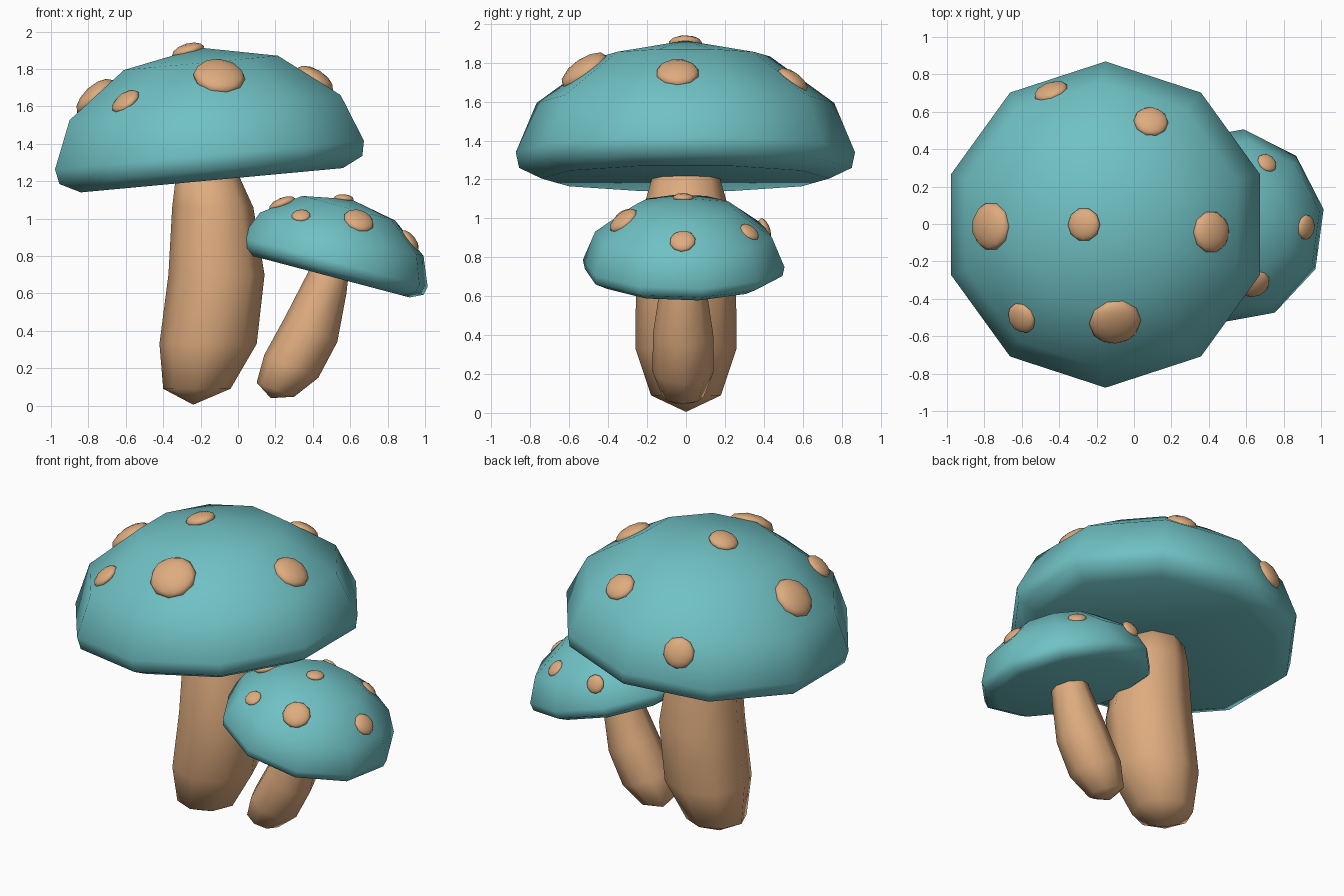
import bpy, bmesh, math
from mathutils import Vector, Matrix
from mathutils.bvhtree import BVHTree

if "Cube" in bpy.data.objects:
    bpy.data.objects.remove(bpy.data.objects["Cube"])


def material(name, rgb):
    m = bpy.data.materials.new(name)
    m.diffuse_color = (*rgb, 1)
    m.use_nodes = True
    m.node_tree.nodes["Principled BSDF"].inputs["Base Color"].default_value = m.diffuse_color
    return m


TEAL = material("teal", (0.16, 0.53, 0.55))
TAN = material("tan", (0.73, 0.41, 0.21))


def finish(bm, name, mat, matrix=Matrix()):
    bmesh.ops.recalc_face_normals(bm, faces=bm.faces)
    me = bpy.data.meshes.new(name)
    for f in bm.faces:
        f.smooth = True
    bm.to_mesh(me)
    bm.free()
    me.materials.append(mat)
    ob = bpy.data.objects.new(name, me)
    ob.matrix_world = matrix
    bpy.context.collection.objects.link(ob)
    return ob


def loft(rings, sides, phase=0.0):
    """rings: (x, y, z, radius, tilt about y); radius 0 makes a pole."""
    bm = bmesh.new()
    rows = []
    for x, y, z, r, tilt in rings:
        c, rot = Vector((x, y, z)), Matrix.Rotation(tilt, 3, 'Y')
        k = sides if r else 1
        rows.append([bm.verts.new(c + rot @ Vector((
            r * math.cos(phase + math.tau * i / sides),
            r * math.sin(phase + math.tau * i / sides), 0))) for i in range(k)])
    for a, b in zip(rows, rows[1:]):
        for i in range(sides):
            j = (i + 1) % sides
            quad = [a[i % len(a)], a[j % len(a)], b[j % len(b)], b[i % len(b)]]
            bm.faces.new(list(dict.fromkeys(quad)))
    return bm


# cap profile (radius, height) and spots (x, y, radius) in cap space
CAP = [(0, 0), (0.74, 0), (0.855, 0.055), (0.872, 0.135), (0.765, 0.39),
       (0.435, 0.63), (0, 0.712)]
SPOTS = [(-0.58, -0.01, 0.13), (-0.063, 0, 0.09), (0.60, -0.04, 0.112),
         (0.09, -0.52, 0.14), (-0.42, -0.5, 0.085), (0.276, 0.55, 0.093),
         (-0.277, 0.71, 0.095)]


def cap(prefix, base, tilt, scale, phase, spot_turn):
    world = (Matrix.Translation(base) @ Matrix.Rotation(tilt, 4, 'Y')
             @ Matrix.Scale(scale, 4))
    bm = loft([(0, 0, z, r, 0) for r, z in CAP], 10, phase)
    bmesh.ops.recalc_face_normals(bm, faces=bm.faces)
    tree = BVHTree.FromBMesh(bm)
    finish(bm, prefix + "_cap", TEAL, world)
    # flattened domes seated on the cap surface
    for i, (x, y, r) in enumerate(SPOTS):
        p = Matrix.Rotation(spot_turn, 3, 'Z') @ Vector((x, y, 2))
        loc, nor, _, _ = tree.ray_cast(p, Vector((0, 0, -1)))
        if loc is None:
            continue
        s = bmesh.new()
        bmesh.ops.create_icosphere(s, subdivisions=2, radius=1)
        m = (world @ Matrix.Translation(loc)
             @ nor.to_track_quat('Z', 'Y').to_matrix().to_4x4()
             @ Matrix.Diagonal((r, r, r * 0.45, 1)))
        finish(s, f"{prefix}_spot_{i + 1}", TAN, m)


# large mushroom
cap("large", (-0.14, -0.003, 1.205), math.radians(-5.3), 1.0, math.radians(18), 0)
finish(loft([(-0.24, 0, 0.005, 0, 0), (-0.22, 0, 0.09, 0.18, 0),
             (-0.16, 0, 0.33, 0.26, 0), (-0.115, 0, 0.70, 0.257, 0),
             (-0.135, 0, 1.06, 0.217, 0), (-0.165, 0, 1.24, 0.165, 0),
             (-0.165, 0, 1.28, 0, 0)], 8), "large_stem", TAN)

# small mushroom
cap("small", (0.495, -0.012, 0.69), math.radians(14.8), 0.6, math.radians(10),
    math.radians(3))
finish(loft([(0.175, -0.015, 0.04, 0, 0.4), (0.20, -0.015, 0.085, 0.107, 0.36),
             (0.285, -0.015, 0.21, 0.157, 0.4), (0.39, -0.015, 0.405, 0.155, 0.43),
             (0.475, -0.015, 0.65, 0.118, 0.5), (0.50, -0.015, 0.76, 0.1, 0.3),
             (0.505, -0.015, 0.79, 0, 0.3)], 8), "small_stem", TAN)
